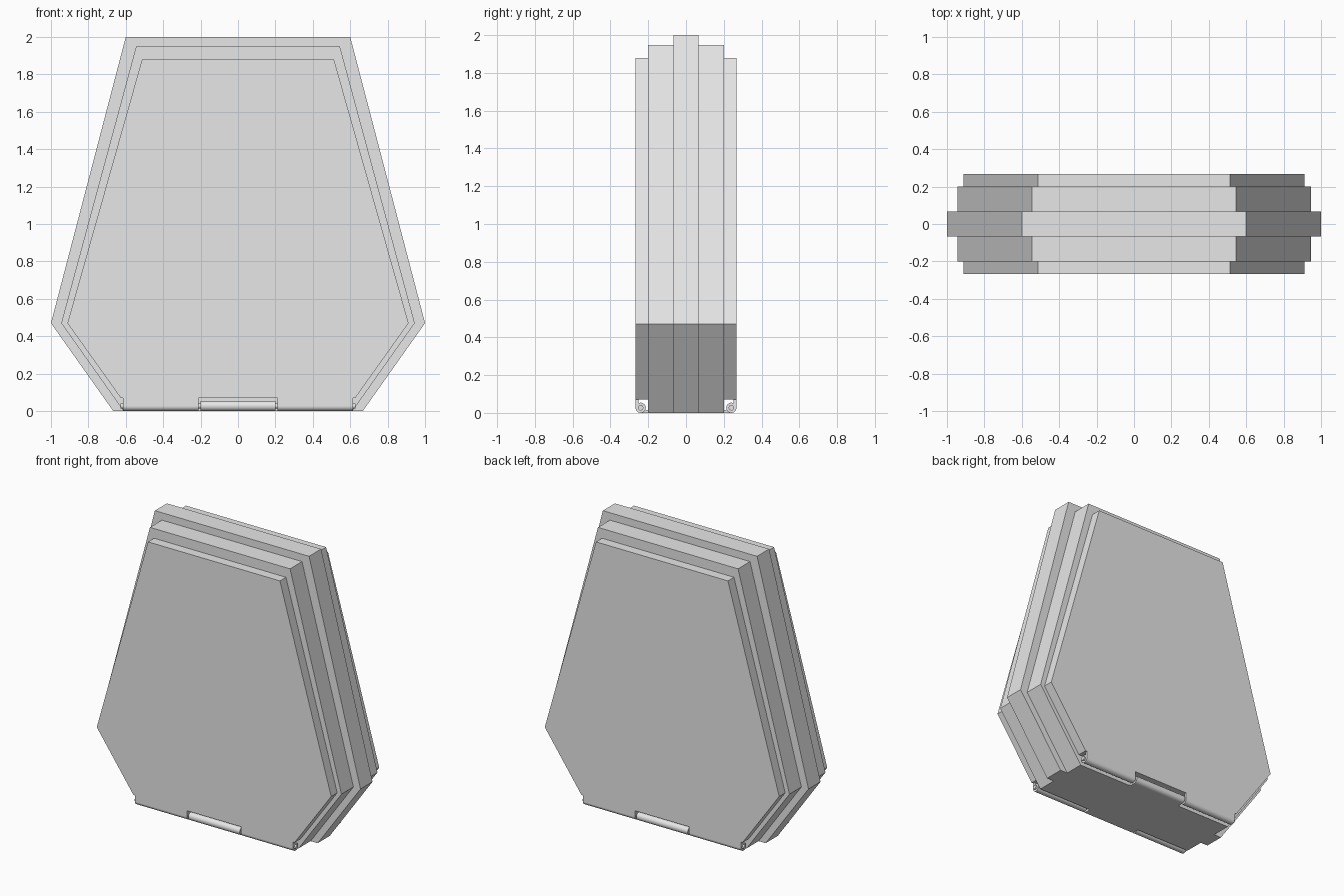
import bpy, bmesh, math
from mathutils import Matrix, Vector

cube = bpy.data.objects.get("Cube")
if cube:
    bpy.data.objects.remove(cube, do_unlink=True)

grey = bpy.data.materials.new("light grey")
grey.use_nodes = True
grey.diffuse_color = (0.8, 0.8, 0.8, 1)
grey.node_tree.nodes["Principled BSDF"].inputs["Base Color"].default_value = (0.8, 0.8, 0.8, 1)


def finish(name, bm, smooth=False):
    bmesh.ops.recalc_face_normals(bm, faces=bm.faces)
    mesh = bpy.data.meshes.new(name)
    bm.to_mesh(mesh)
    bm.free()
    mesh.materials.append(grey)
    obj = bpy.data.objects.new(name, mesh)
    bpy.context.collection.objects.link(obj)
    if smooth:
        bpy.ops.object.select_all(action='DESELECT')
        obj.select_set(True)
        bpy.context.view_layer.objects.active = obj
        bpy.ops.object.shade_smooth_by_angle(angle=math.radians(35))
    return obj


def slab(name, half_profile, y0, y1):
    """Mirror a right-hand outline about x = 0 and extrude it along y."""
    outline = half_profile + [(-x, z) for x, z in reversed(half_profile)]
    bm = bmesh.new()
    face = bm.faces.new([bm.verts.new((x, y0, z)) for x, z in outline])
    new = bmesh.ops.extrude_face_region(bm, geom=[face])["geom"]
    bmesh.ops.translate(bm, vec=(0, y1 - y0, 0),
                        verts=[v for v in new if isinstance(v, bmesh.types.BMVert)])
    return finish(name, bm)


def box(name, lo, hi):
    lo, hi = Vector(lo), Vector(hi)
    bm = bmesh.new()
    bmesh.ops.create_cube(bm, size=1, matrix=Matrix.Translation((lo + hi) / 2)
                          @ Matrix.Diagonal((*(hi - lo), 1)))
    return finish(name, bm)


def rod(name, x0, x1, y, z, radius):
    bm = bmesh.new()
    bmesh.ops.create_cone(bm, cap_ends=True, segments=32, radius1=radius, radius2=radius,
                          depth=x1 - x0, matrix=Matrix.Translation(((x0 + x1) / 2, y, z))
                          @ Matrix.Rotation(math.pi / 2, 4, 'Y'))
    return finish(name, bm, True)


# Stepped body: thick core, and a layer on both faces
slab("core_slab", [(0.667, 0), (1, 0.47), (0.6, 2)], -0.067, 0.067)

NOTCH = 0.07              # height of the hinge recess
R = 0.027                 # knuckle radius
END, GAP, MID = 0.615, 0.21, 0.2

for side, s in (("front", -1), ("back", 1)):
    slab(side + "_step_slab", [(0.612, 0), (0.945, 0.47), (0.545, 1.948)], s * 0.067, s * 0.2)
    slab(side + "_cover_panel", [(0.627, NOTCH), (0.912, 0.47), (0.513, 1.88)], s * 0.2, s * 0.267)

    # Hinge along the bottom edge
    y = s * (0.267 - R)
    ys = sorted((s * 0.251, s * 0.267))
    for hand, x0, x1 in (("right", -END, -GAP), ("left", GAP, END)):
        rod(f"{side}_{hand}_hinge_knuckle", x0, x1, y, R, R)
        box(f"{side}_{hand}_hinge_leaf", (x0, ys[0], R), (x1, ys[1], NOTCH))
    rod(side + "_middle_hinge_knuckle", -MID, MID, y, R, R)
    ys = sorted((s * 0.2, y))
    box(side + "_middle_hinge_leaf", (-MID, ys[0], 0), (MID, ys[1], 0.014))
    rod(side + "_hinge_pin", -END - 0.012, END + 0.012, y, R, 0.014)
